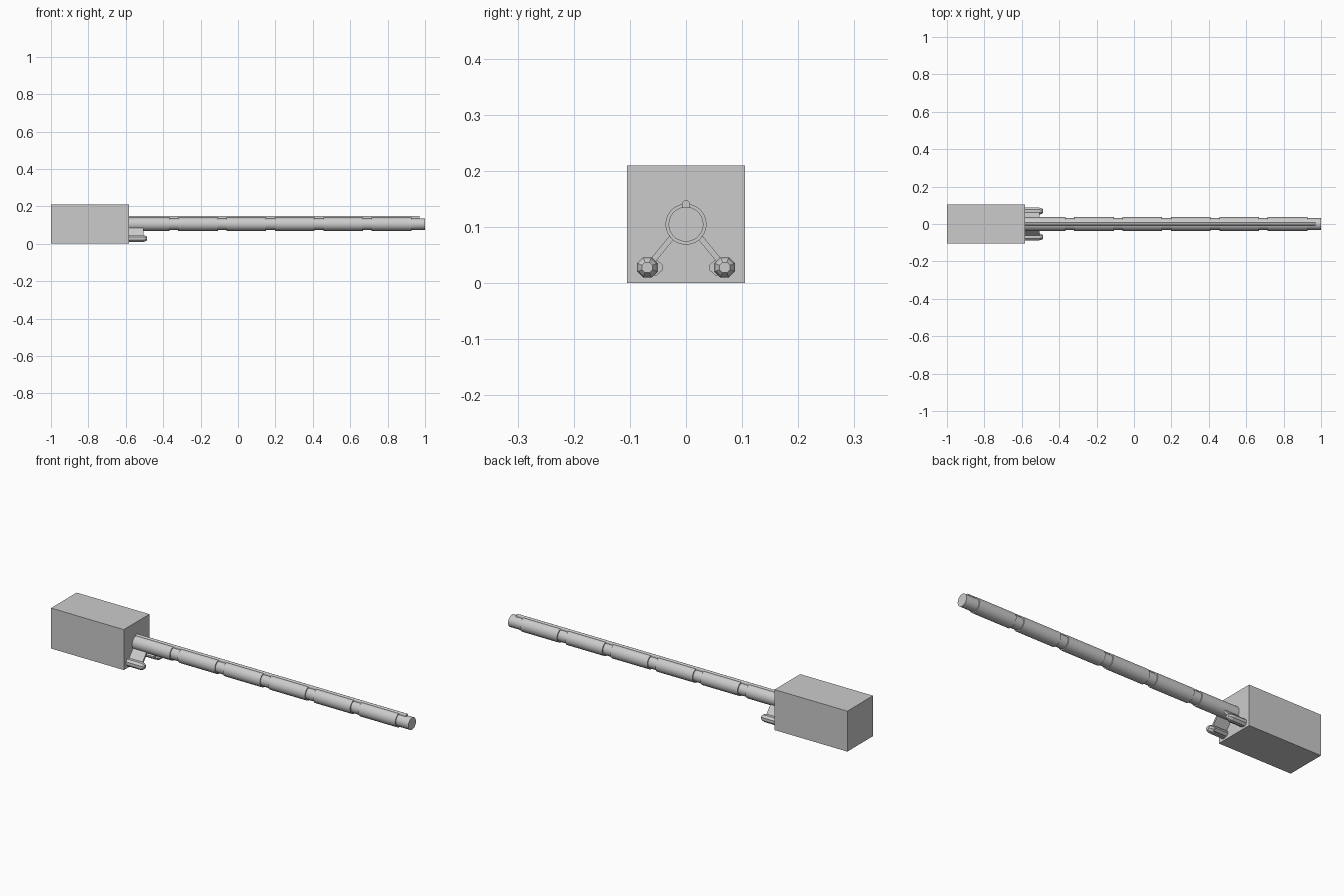
import bpy, bmesh, math
from mathutils import Vector

if "Cube" in bpy.data.objects:
    bpy.data.objects.remove(bpy.data.objects["Cube"])

AXIS_Z = 0.105


def new_object(name, bm, smooth=False):
    bmesh.ops.recalc_face_normals(bm, faces=bm.faces)
    mesh = bpy.data.meshes.new(name)
    bm.to_mesh(mesh)
    bm.free()
    obj = bpy.data.objects.new(name, mesh)
    bpy.context.collection.objects.link(obj)
    if smooth:
        bpy.context.view_layer.objects.active = obj
        obj.select_set(True)
        bpy.ops.object.shade_smooth_by_angle(angle=math.radians(30))
        obj.select_set(False)
    return obj


def loft(name, sections, smooth=False):
    """Skin a list of equal-length rings of points and cap both ends."""
    bm = bmesh.new()
    rings = [[bm.verts.new(p) for p in s] for s in sections]
    n = len(rings[0])
    for a, b in zip(rings, rings[1:]):
        for i in range(n):
            j = (i + 1) % n
            bm.faces.new((a[i], a[j], b[j], b[i]))
    bm.faces.new(rings[0][::-1])
    bm.faces.new(rings[-1])
    return new_object(name, bm, smooth)


def ring(x, r, y=0, z=AXIS_Z, n=32):
    return [Vector((x, y + r * math.cos(t), z + r * math.sin(t)))
            for t in (2 * math.pi * (i + 0.5) / n for i in range(n))]


def extrude(name, profile, x0, x1, smooth=False):
    return loft(name, [[(x, y, z) for y, z in profile] for x in (x0, x1)], smooth)


# housing block
extrude("housing", [(-0.105, 0), (0.105, 0), (0.105, 0.21), (-0.105, 0.21)], -1, -0.582)

# inner rod running the full length
loft("inner_rod", [ring(-0.59, 0.031), ring(1.0, 0.031)], True)

# six outer sleeves with gaps between them
for i in range(6):
    start = -0.585 if i == 0 else -0.58 + 0.259 * i
    end = -0.367 + 0.259 * i
    loft(f"sleeve_{i + 1}", [ring(start, 0.0365), ring(end, 0.0365)], True)

# round-topped rib along the top
rib = [(-0.007, 0.125), (0.007, 0.125)]
rib += [(0.007 * math.cos(math.pi * k / 8), 0.141 + 0.007 * math.sin(math.pi * k / 8)) for k in range(9)]
extrude("top_rib", rib, -0.585, 0.97, True)

# mirrored pods, side lugs and struts under the rod
for side, label in ((-1, "front"), (1, "back")):
    y, z = side * 0.069, 0.028
    loft(f"{label}_pod", [ring(px, r, y, z, 8) for px, r in
                          ((-0.59, 0.0195), (-0.505, 0.0195), (-0.494, 0.0165), (-0.486, 0.010))])

    lug = [(0.069, 0.014), (0.052, 0.014), (0.041, 0.024), (0.041, 0.032), (0.052, 0.042), (0.069, 0.042)]
    extrude(f"{label}_lug", [(side * a, b) for a, b in lug], -0.59, -0.51)

    top, low = Vector((side * 0.024, 0.083)), Vector((side * 0.066, 0.032))
    d = (top - low).normalized()
    off = Vector((-d.y, d.x)) * 0.005
    extrude(f"{label}_strut", [tuple(p) for p in (top + off, top - off, low - off, low + off)],
            -0.59, -0.505)
